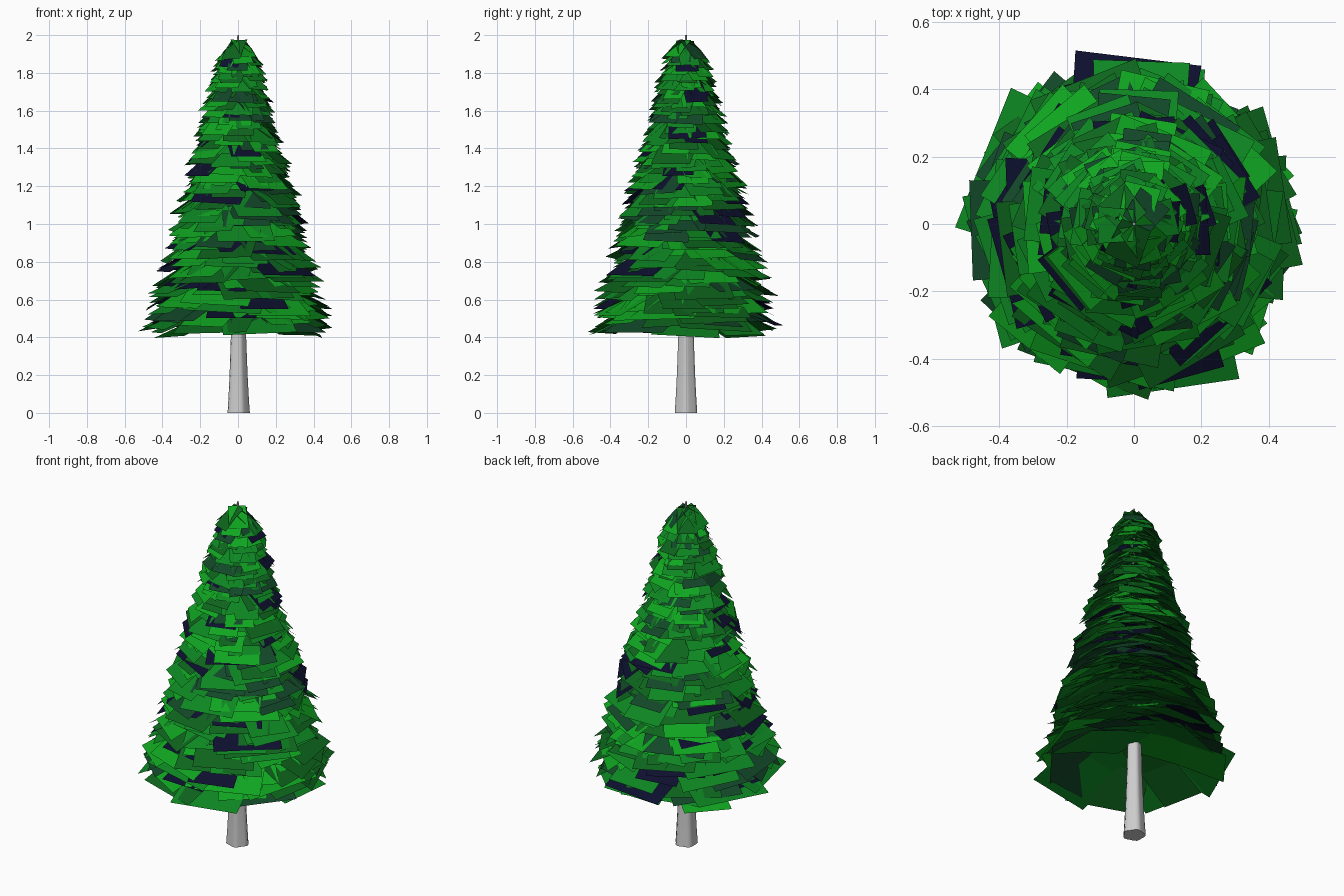
import bpy, math, random

if "Cube" in bpy.data.objects:
    bpy.data.objects.remove(bpy.data.objects["Cube"])

random.seed(7)


def make_object(name, verts, faces):
    mesh = bpy.data.meshes.new(name)
    mesh.from_pydata(verts, [], faces)
    mesh.update()
    obj = bpy.data.objects.new(name, mesh)
    bpy.context.collection.objects.link(obj)
    return obj


# Trunk: tapered tube with a lobed cross-section, flared at the root
profile = [(0, 0.058), (0.08, 0.053), (0.2, 0.047), (0.4, 0.04),
           (1.0, 0.027), (1.6, 0.014), (2.0, 0.004)]
SIDES = 20
verts, faces = [], []
for z, r in profile:
    for i in range(SIDES):
        a = 2 * math.pi * i / SIDES
        rr = r * (1 + 0.08 * math.cos(5 * a))
        verts.append((rr * math.cos(a), rr * math.sin(a), z))
for k in range(len(profile) - 1):
    for i in range(SIDES):
        j = (i + 1) % SIDES
        faces.append((k * SIDES + i, k * SIDES + j,
                      (k + 1) * SIDES + j, (k + 1) * SIDES + i))
faces.append(tuple(reversed(range(SIDES))))
faces.append(tuple(range((len(profile) - 1) * SIDES, len(profile) * SIDES)))
trunk = make_object("trunk", verts, faces)
trunk.data.polygons.foreach_set("use_smooth", [len(p.vertices) == 4 for p in trunk.data.polygons])

# Foliage: drooping rectangular cards spiralling up the trunk
COUNT = 430
GOLDEN = math.pi * (3 - math.sqrt(5))
verts, faces, shades = [], [], []
for n in range(COUNT):
    t = n / (COUNT - 1)
    tip = 0.41 + 1.465 * t + random.uniform(-0.012, 0.012)
    reach = 0.54 - 0.279 * (tip - 0.4)
    reach *= random.uniform(0.86, 1.02)
    width = max(reach * random.uniform(0.5, 0.9), 0.11)
    length = math.sqrt(reach ** 2 - (width / 2) ** 2)
    drop = reach * (random.uniform(0.3, 0.5) + 0.35 * t)
    drop = min(drop, 1.98 - tip)
    yaw = n * GOLDEN + random.uniform(-0.25, 0.25)
    twist = yaw + random.uniform(-0.2, 0.2)
    roll = random.uniform(-0.06, 0.06)
    base = len(verts)
    for s, fall in ((0.0, 0.0), (0.5, 0.42), (1.0, 1.0)):
        for side in (-0.5, 0.5):
            out = (s - 0.5) * length
            across = side * width * (0.85 + 0.15 * s)
            x = (length / 2 * math.cos(yaw) + out * math.cos(twist)
                 - across * math.sin(twist))
            y = (length / 2 * math.sin(yaw) + out * math.sin(twist)
                 + across * math.cos(twist))
            z = tip + drop * (1 - fall) + across * roll
            verts.append((x, y, z))
    shade = random.choices(range(5), (24, 30, 22, 15, 9))[0]
    for k in (0, 2):
        faces.append((base + k, base + k + 2, base + k + 3, base + k + 1))
        shades.append(shade)
foliage = make_object("foliage", verts, faces)

# Needle colours, bright green to near-black blue
greens = [("bright_green", (0.005, 0.38, 0.015)),
          ("mid_green", (0.004, 0.24, 0.016)),
          ("deep_green", (0.004, 0.13, 0.012)),
          ("shadow_green", (0.006, 0.065, 0.022)),
          ("blue_black", (0.004, 0.005, 0.028))]
for name, rgb in greens:
    mat = bpy.data.materials.new(name)
    mat.diffuse_color = (*rgb, 1)
    mat.use_nodes = True
    mat.node_tree.nodes["Principled BSDF"].inputs["Base Color"].default_value = mat.diffuse_color
    foliage.data.materials.append(mat)
foliage.data.polygons.foreach_set("material_index", shades)
foliage.data.polygons.foreach_set("use_smooth", [False] * len(shades))
foliage.data.update()
